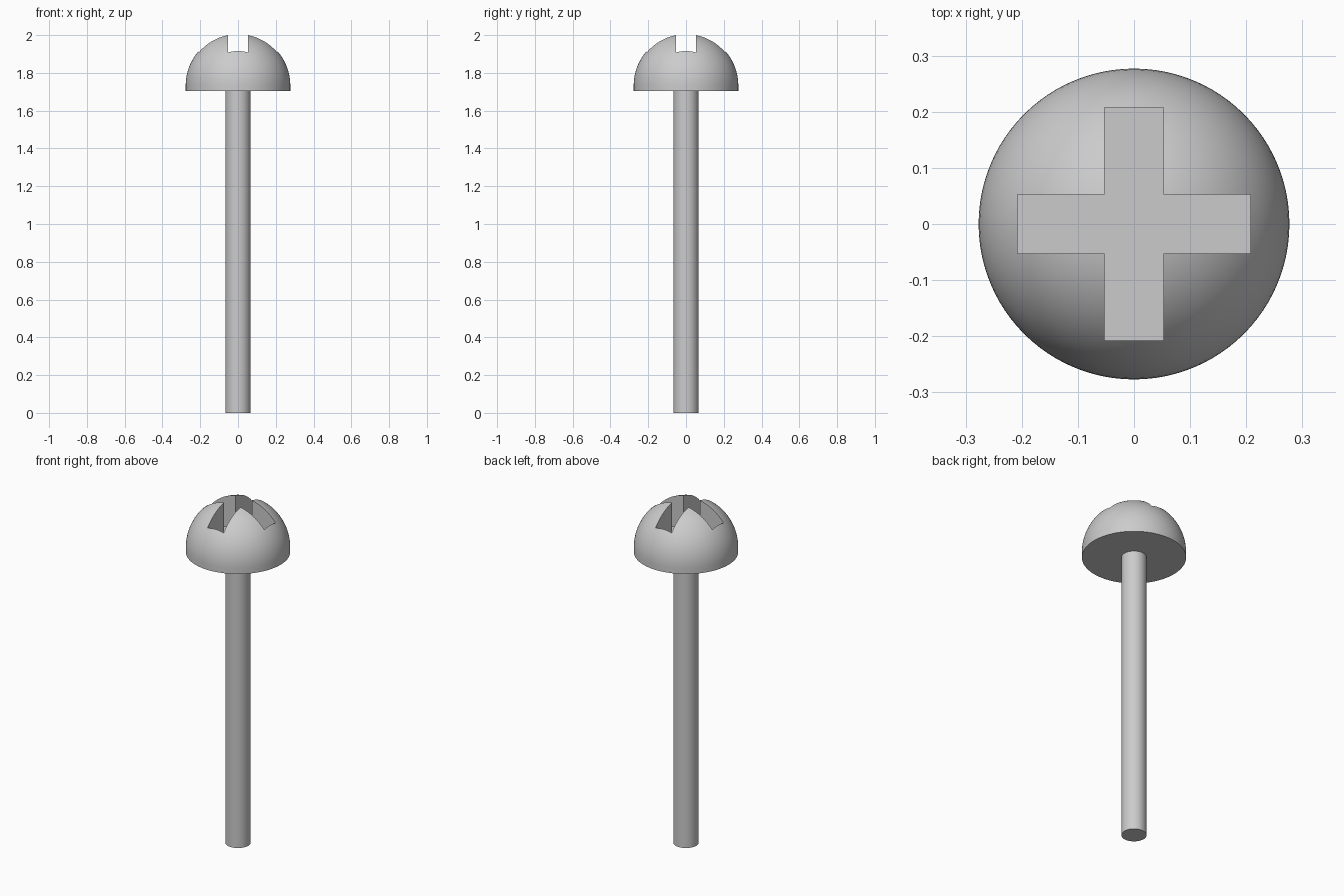
import bpy, bmesh, math

cube = bpy.data.objects.get("Cube")
if cube:
    bpy.data.objects.remove(cube, do_unlink=True)

HEAD_R, SHAFT_R = 0.277, 0.067
HEAD_BASE, DOME_START = 1.703, 1.733
SLOT_HALF_WIDTH, SLOT_HALF_LENGTH, SLOT_FLOOR = 0.0525, 0.208, 1.80

steel = bpy.data.materials.new("steel_grey")
steel.use_nodes = True
colour = (0.6, 0.6, 0.6, 1)
steel.diffuse_color = colour
steel.node_tree.nodes["Principled BSDF"].inputs["Base Color"].default_value = colour


def add_object(name, bm):
    bmesh.ops.recalc_face_normals(bm, faces=bm.faces)
    mesh = bpy.data.meshes.new(name)
    bm.to_mesh(mesh)
    bm.free()
    mesh.materials.append(steel)
    obj = bpy.data.objects.new(name, mesh)
    bpy.context.collection.objects.link(obj)
    return obj


def lathe(name, profile, sides):
    """Revolve (radius, height) points around the z axis."""
    bm = bmesh.new()
    verts = [bm.verts.new((r, 0, z)) for r, z in profile]
    edges = [bm.edges.new(pair) for pair in zip(verts, verts[1:])]
    bmesh.ops.spin(bm, geom=verts + edges, cent=(0, 0, 0), axis=(0, 0, 1),
                   angle=math.tau, steps=sides)
    bmesh.ops.remove_doubles(bm, verts=bm.verts, dist=1e-5)
    return add_object(name, bm)


def select_only(obj):
    bpy.ops.object.select_all(action='DESELECT')
    obj.select_set(True)
    bpy.context.view_layer.objects.active = obj


# Domed head with a short straight rim
rings = 24
dome = [(HEAD_R * math.cos(a), DOME_START + HEAD_R * math.sin(a))
        for a in (math.pi / 2 * i / rings for i in range(rings))]
head = lathe("head", [(0, HEAD_BASE), (HEAD_R, HEAD_BASE)] + dome
             + [(0, DOME_START + HEAD_R)], 96)

# Cross-shaped cutter for the driver recess
w, l = SLOT_HALF_WIDTH, SLOT_HALF_LENGTH
arm = [(w, -w), (l, -w), (l, w)]
bm = bmesh.new()
outline = []
for turn in range(4):
    c, s = round(math.cos(turn * math.pi / 2)), round(math.sin(turn * math.pi / 2))
    outline += [bm.verts.new((x * c - y * s, x * s + y * c, SLOT_FLOOR)) for x, y in arm]
base = bm.faces.new(outline)
top = bmesh.ops.extrude_face_region(bm, geom=[base])["geom"]
bmesh.ops.translate(bm, vec=(0, 0, 0.4),
                    verts=[v for v in top if isinstance(v, bmesh.types.BMVert)])
cutter = add_object("recess_cutter", bm)
cutter.hide_render = True

# Cut the recess
cut = head.modifiers.new("recess", 'BOOLEAN')
cut.operation = 'DIFFERENCE'
cut.solver = 'EXACT'
cut.object = cutter
select_only(head)
bpy.ops.object.modifier_apply(modifier=cut.name)
bpy.data.objects.remove(cutter, do_unlink=True)

# Straight shaft
shaft = lathe("shaft", [(0, 0), (SHAFT_R, 0), (SHAFT_R, HEAD_BASE + 0.01),
                        (0, HEAD_BASE + 0.01)], 64)

for obj in (head, shaft):
    select_only(obj)
    bpy.ops.object.shade_smooth_by_angle(angle=math.radians(30))
